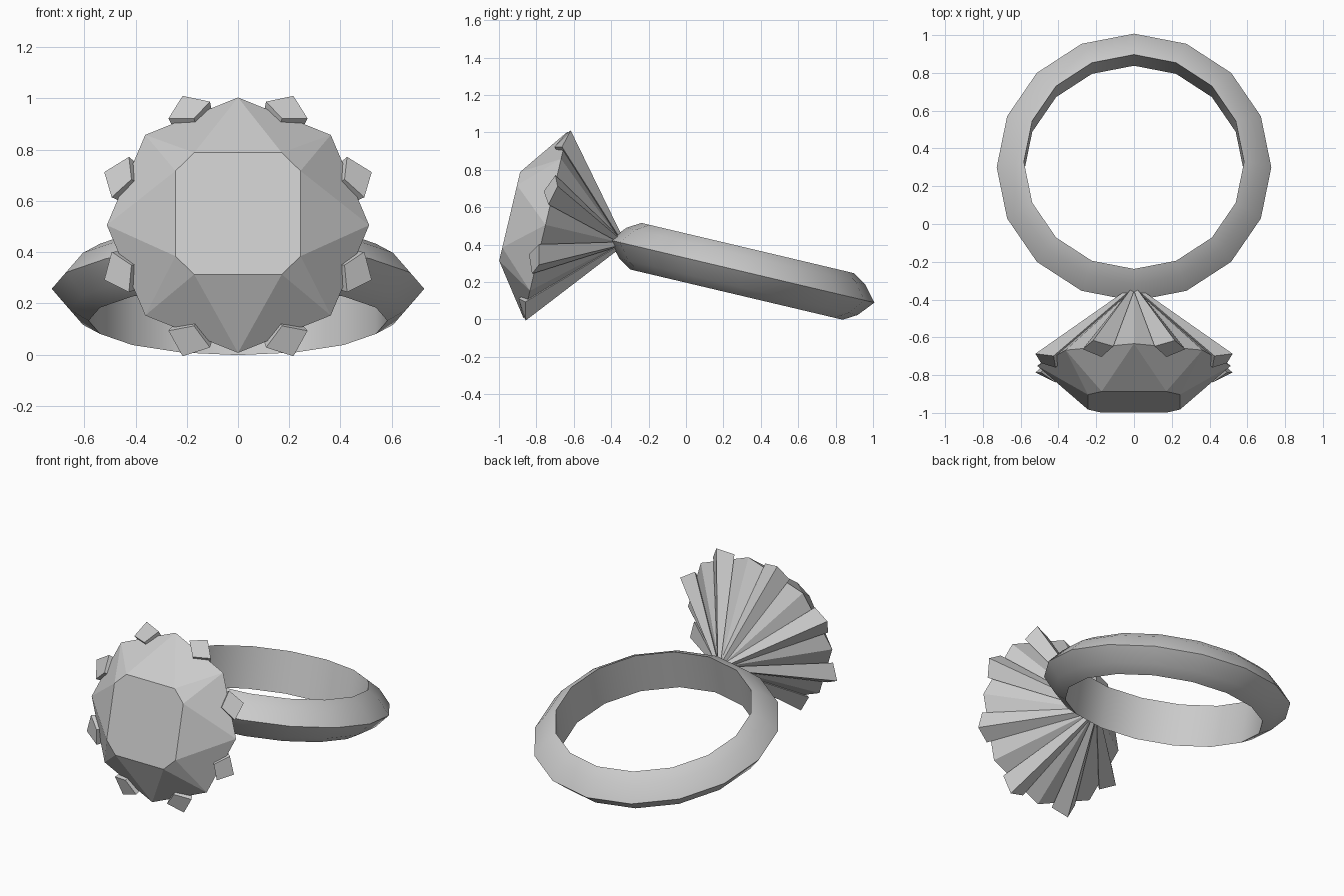
import bpy, bmesh
from math import sin, cos, radians, tau
from mathutils import Matrix

if "Cube" in bpy.data.objects:
    bpy.data.objects.remove(bpy.data.objects["Cube"])

# Every part is modelled in the ring's own plane, then tipped forward
TILT = Matrix.Translation((0, 0.30, 0.257)) @ Matrix.Rotation(radians(-13.3), 4, 'X')


def make(name, verts, faces, smooth=None):
    mesh = bpy.data.meshes.new(name)
    mesh.from_pydata(verts, [], faces)
    bm = bmesh.new()
    bm.from_mesh(mesh)
    bmesh.ops.recalc_face_normals(bm, faces=bm.faces)
    bm.to_mesh(mesh)
    bm.free()
    mesh.transform(TILT)
    ob = bpy.data.objects.new(name, mesh)
    bpy.context.collection.objects.link(ob)
    if smooth:
        bpy.context.view_layer.objects.active = ob
        ob.select_set(True)
        bpy.ops.object.shade_smooth_by_angle(angle=radians(smooth))
        ob.select_set(False)
    return ob


def polar(r, deg, front):
    # point around the stone's axis, at a distance toward the front
    a = radians(deg)
    return (r * sin(a), -front, r * cos(a))


# Band: 16 segments, flat inside and ridged outside
section = [(0.583, -0.128), (0.655, -0.085), (0.727, 0),
           (0.655, 0.085), (0.583, 0.128)]
SEG, n = 16, len(section)
verts = [(r * cos(tau * i / SEG), r * sin(tau * i / SEG), h)
         for i in range(SEG) for r, h in section]
faces = [(i * n + j, i * n + (j + 1) % n,
          (i + 1) % SEG * n + (j + 1) % n, (i + 1) % SEG * n + j)
         for i in range(SEG) for j in range(n)]
make("band", verts, faces, 40)

# Gemstone: clipped square table, eight-point girdle, pointed back
girdle = [polar(0.512, 45 * i, 1.08) for i in range(8)]
table = [polar(0.298, 45 * i + s * (35 if i % 2 == 0 else 10), 1.277)
         for i in range(8) for s in (-1, 1)]
# neighbouring table edges share corners, so keep one corner per edge
table = table[1::2]
verts = girdle + table + [polar(0, 0, 0.66)]
faces = [tuple(range(8, 16))]
for i in range(8):
    k = (i + 1) % 8
    faces += [(i, 8 + (i - 1) % 8, 8 + i), (i, 8 + i, k), (i, k, 16)]
make("gemstone", verts, faces)

# Prongs: eight tapering diamond-section claws fanning out from the band
for i in range(8):
    a = 22.5 + 45 * i
    end = [polar(0.565, a, 1.065), polar(0.505, a + 10, 1.09),
           polar(0.45, a, 1.13), polar(0.505, a - 10, 1.09)]
    root = [polar(0.022, a, 0.655), polar(0.016, a + 45, 0.66),
            polar(0.004, a, 0.665), polar(0.016, a - 45, 0.66)]
    faces = [(0, 1, 2, 3), (4, 5, 6, 7)]
    faces += [(j, (j + 1) % 4, 4 + (j + 1) % 4, 4 + j) for j in range(4)]
    make(f"prong_{i + 1}", end + root, faces, 30)
